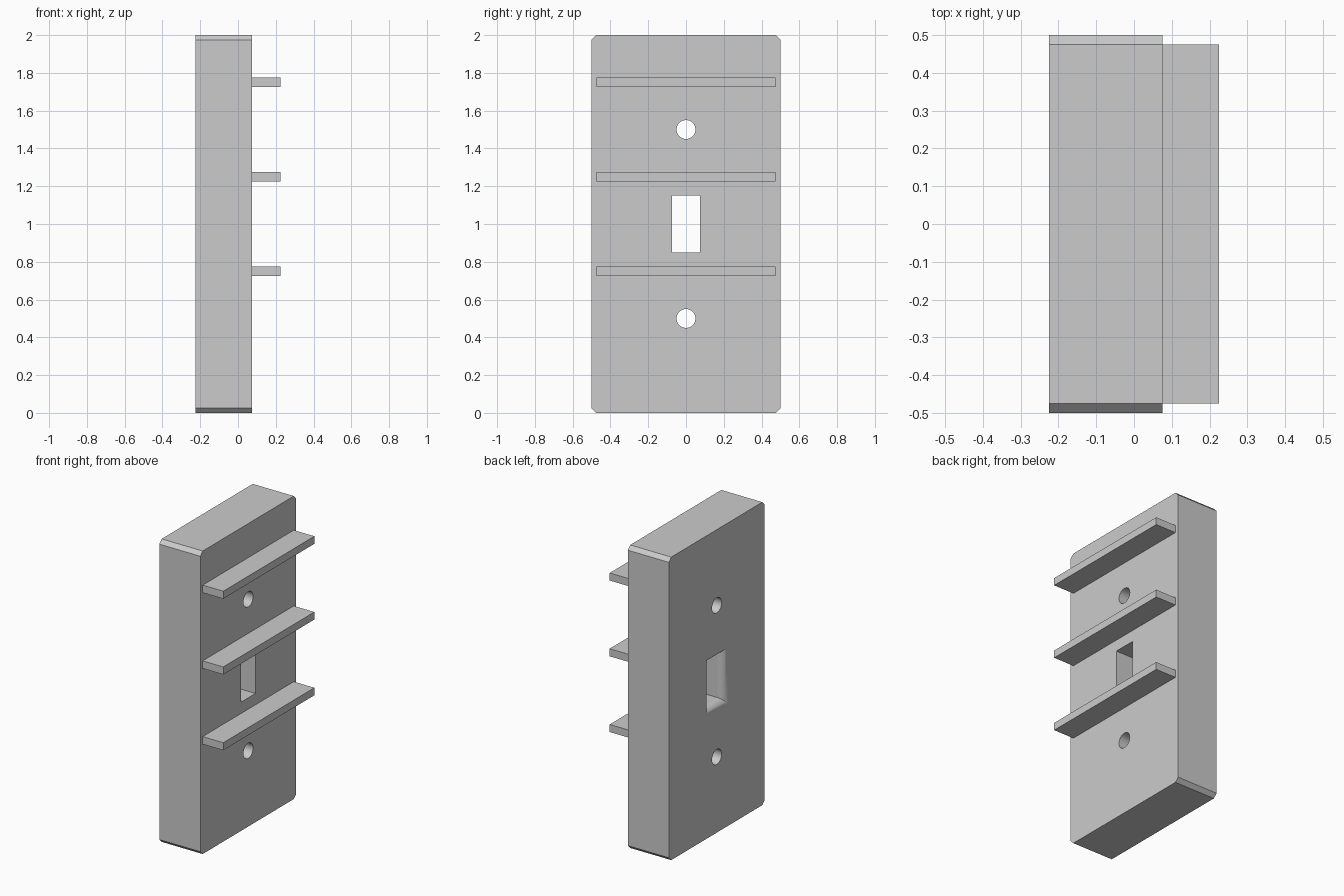
import bpy, bmesh
from math import sin, cos, pi

cube = bpy.data.objects.get("Cube")
if cube:
    bpy.data.objects.remove(cube, do_unlink=True)

grey = bpy.data.materials.new("plain grey")
grey.use_nodes = True
colour = (0.6, 0.6, 0.6, 1)
grey.diffuse_color = colour
grey.node_tree.nodes["Principled BSDF"].inputs["Base Color"].default_value = colour

BACK, FACE, RIB_END = -0.225, 0.075, 0.225


def loft(name, sections):
    """Solid through (x, outline) sections, where outlines are lists of (y, z)."""
    bm = bmesh.new()
    rings = [[bm.verts.new((x, y, z)) for y, z in outline] for x, outline in sections]
    for a, b in zip(rings, rings[1:]):
        for i in range(len(a)):
            j = (i + 1) % len(a)
            bm.faces.new((a[i], a[j], b[j], b[i]))
    bm.faces.new(rings[0])
    bm.faces.new(rings[-1])
    bmesh.ops.recalc_face_normals(bm, faces=bm.faces)
    mesh = bpy.data.meshes.new(name)
    bm.to_mesh(mesh)
    bm.free()
    mesh.materials.append(grey)
    obj = bpy.data.objects.new(name, mesh)
    bpy.context.collection.objects.link(obj)
    return obj


def rect(hy, hz, z):
    return [(-hy, z - hz), (hy, z - hz), (hy, z + hz), (-hy, z + hz)]


def circle(r, z, n=48):
    return [(r * cos(2 * pi * i / n), z + r * sin(2 * pi * i / n)) for i in range(n)]


# Plate with chamfered corners
c = 0.025
outline = [(-0.5 + c, 0), (0.5 - c, 0), (0.5, c), (0.5, 2 - c),
           (0.5 - c, 2), (-0.5 + c, 2), (-0.5, 2 - c), (-0.5, c)]
plate = loft("plate", [(BACK, outline), (FACE, outline)])

# Screw holes and a central slot whose back rim is rounded
cutters = [loft("screw_hole_cutter", [(BACK - 0.1, circle(0.05, z)), (FACE + 0.1, circle(0.05, z))])
           for z in (0.5, 1.5)]
r, steps = 0.05, 8
slot = [(BACK - 0.1, rect(0.075 + r, 0.15 + r, 1))]
for i in range(steps + 1):
    t = pi / 2 * i / steps
    flare = r * (1 - sin(t))
    slot.append((BACK + r * (1 - cos(t)), rect(0.075 + flare, 0.15 + flare, 1)))
slot.append((FACE + 0.1, rect(0.075, 0.15, 1)))
cutters.append(loft("slot_cutter", slot))

for cutter in cutters:
    cutter.hide_render = True
    mod = plate.modifiers.new("cut", "BOOLEAN")
    mod.operation = "DIFFERENCE"
    mod.solver = "EXACT"
    mod.object = cutter

bpy.ops.object.select_all(action="DESELECT")
plate.select_set(True)
bpy.context.view_layer.objects.active = plate
for mod in list(plate.modifiers):
    bpy.ops.object.modifier_apply(modifier=mod.name)
for cutter in cutters:
    bpy.data.objects.remove(cutter, do_unlink=True)

# Smooth bores and rim, flat plate faces
bpy.ops.object.shade_smooth_by_angle(angle=pi / 6)
normals = plate.modifiers.new("flat_faces", "WEIGHTED_NORMAL")
normals.keep_sharp = True

# Three shelf ribs on one side
for name, z in (("lower_rib", 0.75), ("middle_rib", 1.25), ("upper_rib", 1.75)):
    loft(name, [(FACE, rect(0.475, 0.025, z)), (RIB_END, rect(0.475, 0.025, z))])
